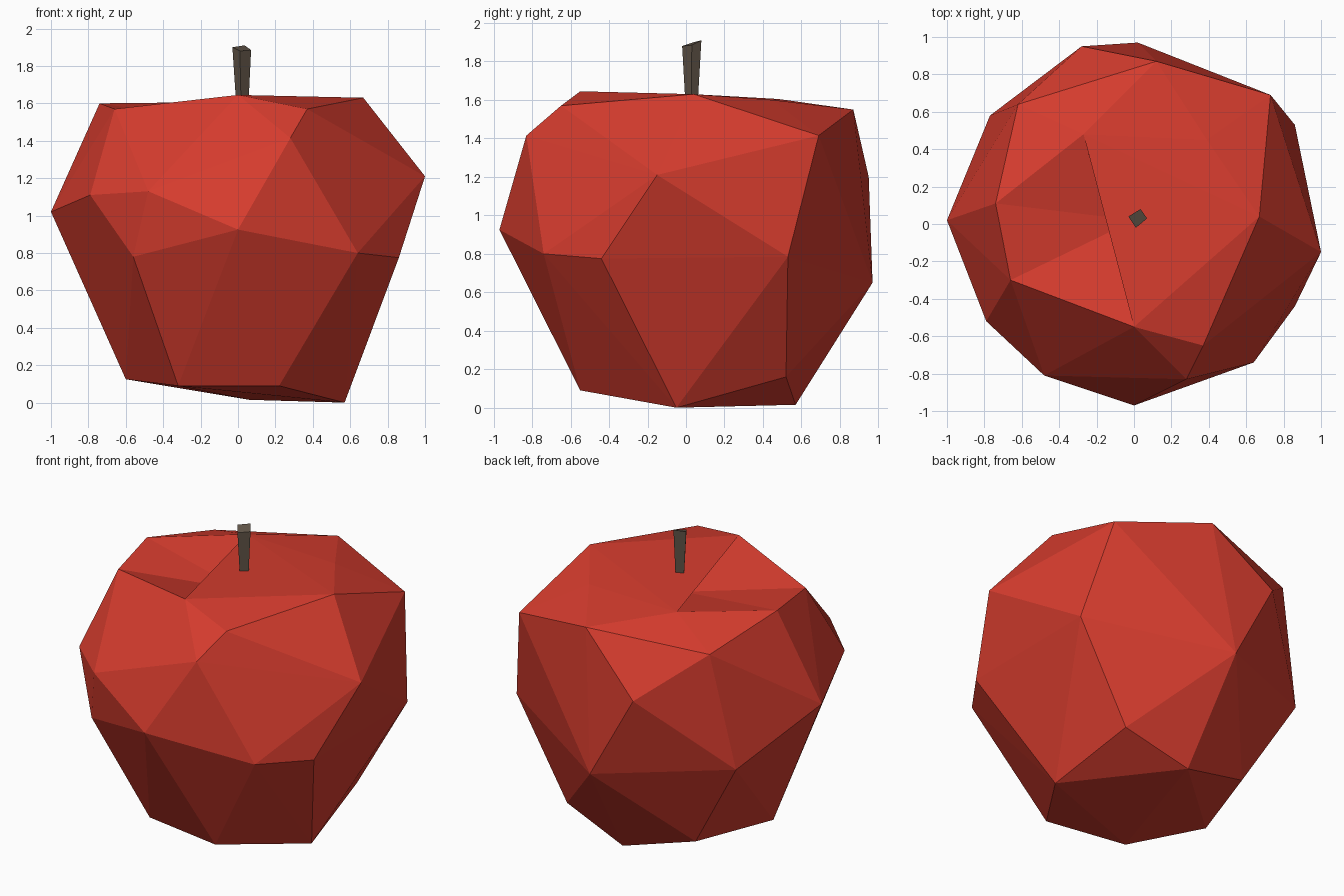
import bpy
import bmesh
from mathutils import Vector

cube = bpy.data.objects.get("Cube")
if cube:
    bpy.data.objects.remove(cube, do_unlink=True)


def make_material(name, colour):
    material = bpy.data.materials.new(name)
    material.use_nodes = True
    rgba = (*colour, 1)
    material.diffuse_color = rgba
    shader = material.node_tree.nodes["Principled BSDF"]
    shader.inputs["Base Color"].default_value = rgba
    shader.inputs["Roughness"].default_value = 0.8
    return material


def finish_object(bm, name, material):
    """Turn a bmesh into a flat shaded object with one material."""
    bmesh.ops.recalc_face_normals(bm, faces=bm.faces[:])
    mesh = bpy.data.meshes.new(name)
    bm.to_mesh(mesh)
    bm.free()
    mesh.materials.append(material)
    obj = bpy.data.objects.new(name, mesh)
    bpy.context.collection.objects.link(obj)
    return obj


apple_red = make_material("apple red", (0.67, 0.045, 0.027))
stem_brown = make_material("stem brown", (0.12, 0.09, 0.065))

# Fruit outline as irregular rings, from the hollow's rim down to the base
rim = [(0, -.55, 1.645), (.39, .45, 1.6), (-.27, .48, 1.605),
       (-.74, .11, 1.6), (-.66, -.3, 1.57)]
shoulder = [(.37, -.65, 1.57), (.67, .04, 1.63), (.73, .69, 1.415),
            (.12, .87, 1.55), (-.62, .64, 1.48), (.28, -.83, 1.415)]
belly = [(1, -.15, 1.21), (-.28, .95, 1.2), (-1, .02, 1.02),
         (-.79, -.52, 1.11), (-.48, -.81, 1.13), (0, -.97, .925)]
waist = [(.64, -.74, .8), (.86, -.44, .775), (.86, .53, .785),
         (.02, .97, .65), (-.77, .58, .74), (-.56, -.72, .78)]
base = [(.57, -.05, 0), (.5, .52, .16), (.06, .57, .015),
        (-.42, .5, .145), (-.6, -.05, .125), (-.32, -.46, .09),
        (.22, -.55, .09)]

# Faceted fruit body wrapped around the rings
bm = bmesh.new()
rim_verts = {bm.verts.new(point) for point in rim}
for ring in (shoulder, belly, waist, base):
    for point in ring:
        bm.verts.new(point)
bmesh.ops.convex_hull(bm, input=bm.verts[:])

# Hollow under the stem: merge the faces inside the rim and sink their centre
lid = [face for face in bm.faces if all(v in rim_verts for v in face.verts)]
merged = bmesh.ops.dissolve_faces(bm, faces=lid)["region"]
poked = bmesh.ops.poke(bm, faces=merged)
for vert in poked["verts"]:
    vert.co = Vector((0, .02, 1.49))
finish_object(bm, "apple_body", apple_red)

# Square stem, narrow at the foot, with a slanted top
bm = bmesh.new()
top_corners = [Vector(c) for c in ((-.03, .04, 1.9), (.01, -.02, 1.88),
                                   (.07, .03, 1.885), (.035, .08, 1.91))]
foot_centre = Vector((.025, .03, 1.46))
top_centre = sum(top_corners, Vector()) / len(top_corners)
top = [bm.verts.new(c) for c in top_corners]
foot = []
for corner in top_corners:
    offset = (corner - top_centre) * 0.5
    offset.z = 0
    foot.append(bm.verts.new(foot_centre + offset))
bm.faces.new(top)
bm.faces.new(foot[::-1])
for i in range(len(top)):
    bm.faces.new((top[i - 1], foot[i - 1], foot[i], top[i]))
finish_object(bm, "stem", stem_brown)
